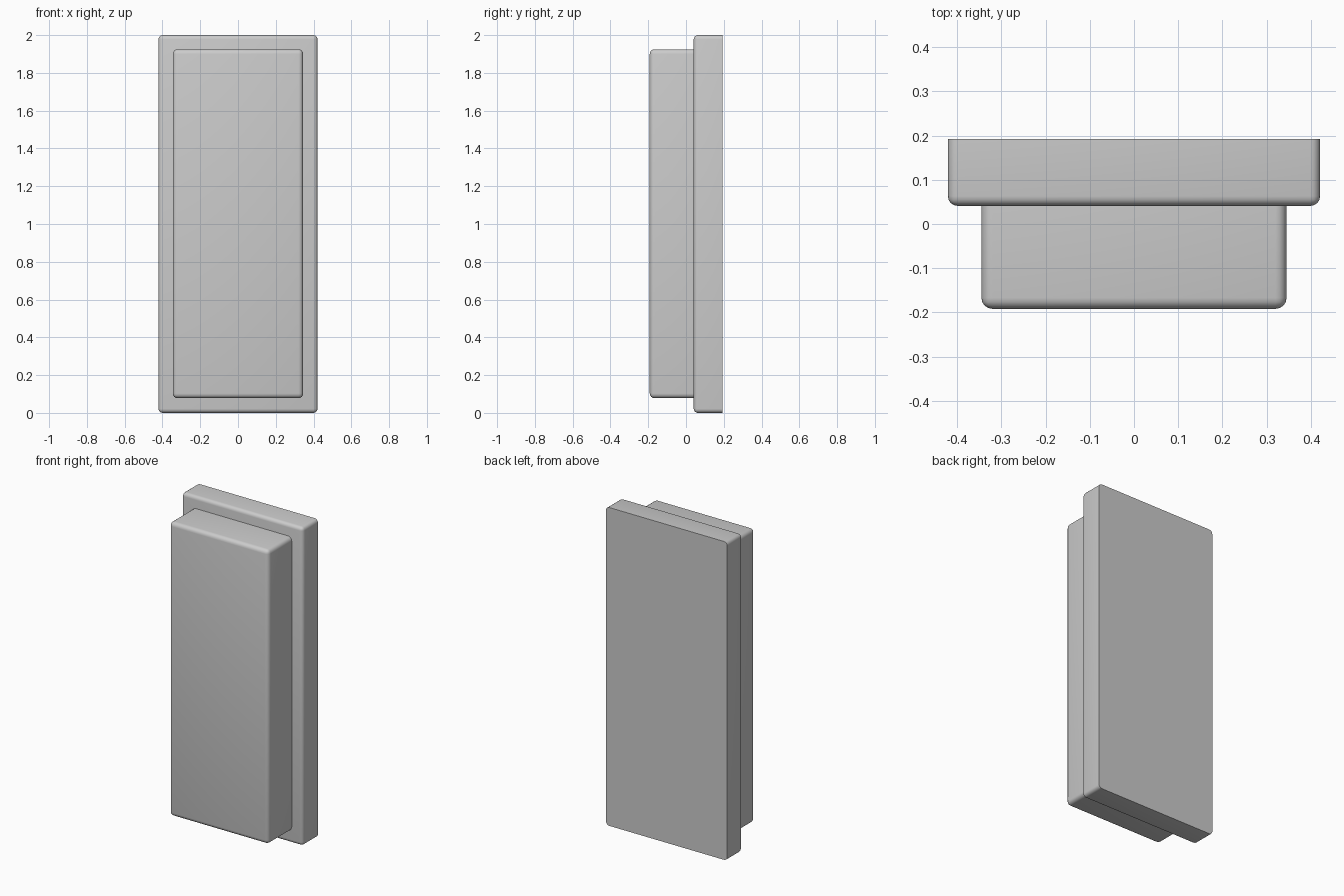
import bpy, bmesh
from mathutils import Vector

if "Cube" in bpy.data.objects:
    bpy.data.objects.remove(bpy.data.objects["Cube"])


def rounded_slab(name, lo, hi, radius, segments=4):
    """Box with every edge rounded except those of its flat back (+y) face."""
    lo, hi = Vector(lo), Vector(hi)
    bm = bmesh.new()
    bmesh.ops.create_cube(bm, size=1)
    for v in bm.verts:
        v.co = [(lo[i] + hi[i]) / 2 + v.co[i] * (hi[i] - lo[i]) for i in range(3)]
    edges = [e for e in bm.edges if any(v.co.y < hi.y - 1e-5 for v in e.verts)]
    bmesh.ops.bevel(bm, geom=edges, offset=radius, offset_type='OFFSET',
                    segments=segments, profile=0.5, affect='EDGES')
    mesh = bpy.data.meshes.new(name)
    bm.to_mesh(mesh)
    bm.free()
    obj = bpy.data.objects.new(name, mesh)
    bpy.context.collection.objects.link(obj)
    bpy.ops.object.select_all(action='DESELECT')
    obj.select_set(True)
    bpy.context.view_layer.objects.active = obj
    bpy.ops.object.shade_smooth_by_angle()
    return obj


# Wide plate at the back
rounded_slab("back_plate", (-0.421, 0.041, 0), (0.421, 0.192, 2), 0.022)

# Thicker raised panel on the front of the plate
rounded_slab("front_panel", (-0.345, -0.192, 0.078), (0.345, 0.041, 1.925), 0.025)
